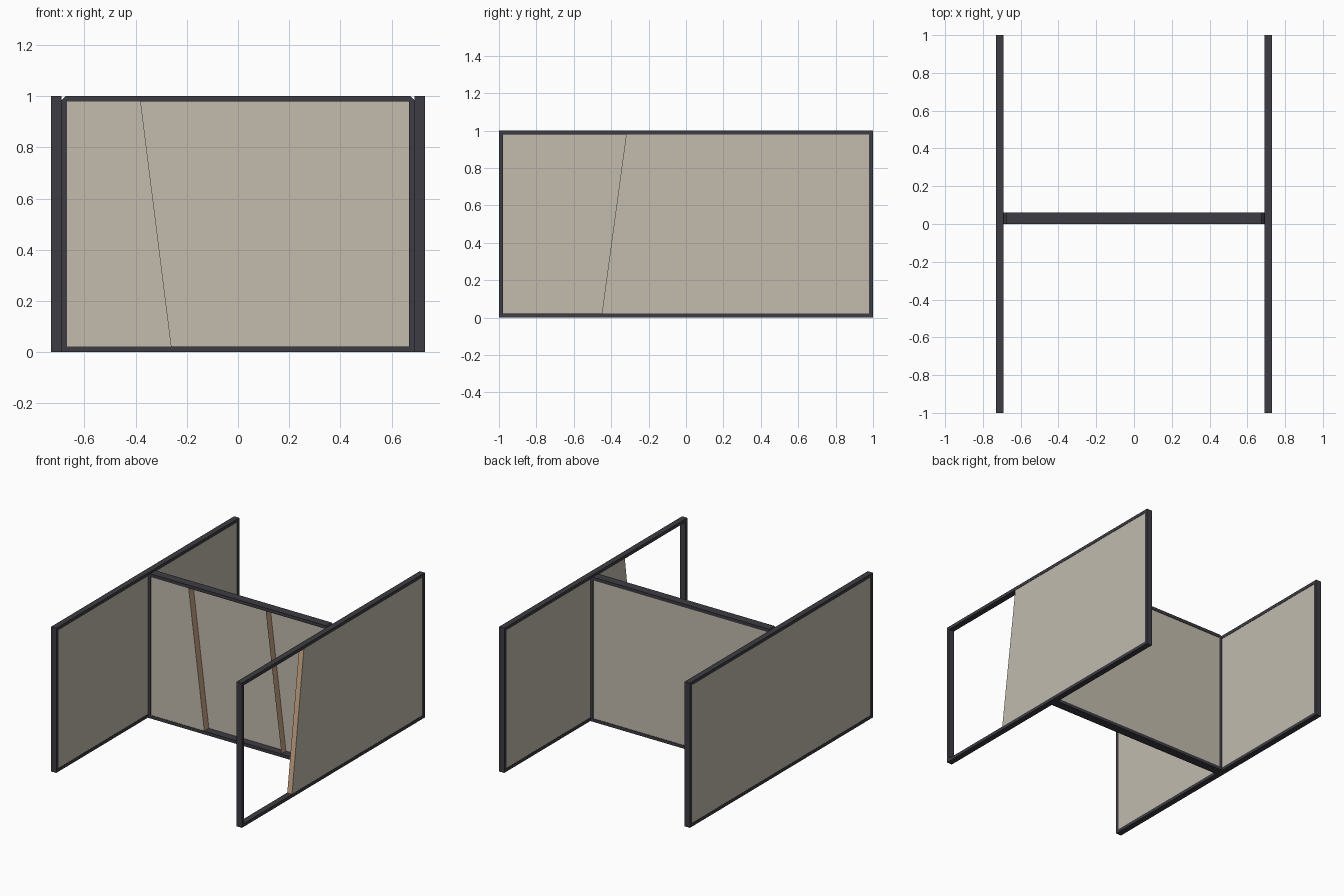
import bpy, bmesh

cube = bpy.data.objects.get("Cube")
if cube:
    bpy.data.objects.remove(cube, do_unlink=True)


def material(name, color):
    mat = bpy.data.materials.new(name)
    mat.use_nodes = True
    mat.diffuse_color = (*color, 1)
    mat.node_tree.nodes["Principled BSDF"].inputs["Base Color"].default_value = (*color, 1)
    return mat


CHARCOAL = material("charcoal frame", (0.045, 0.045, 0.056))
BEIGE = material("beige panel", (0.54, 0.50, 0.42))
BROWN = material("brown cut edge", (0.58, 0.38, 0.24))


def add_object(name, bm, mats):
    bmesh.ops.recalc_face_normals(bm, faces=bm.faces)
    mesh = bpy.data.meshes.new(name)
    bm.to_mesh(mesh)
    bm.free()
    for mat in mats:
        mesh.materials.append(mat)
    obj = bpy.data.objects.new(name, mesh)
    bpy.context.collection.objects.link(obj)
    return obj


def add_prism(bm, axis, outline, near, far):
    """Extrude an upright (u, z) outline along x or y; edge faces get slot 1."""
    def place(u, z, d):
        return (d, u, z) if axis == "x" else (u, d, z)
    a = [bm.verts.new(place(u, z, near)) for u, z in outline]
    b = [bm.verts.new(place(u, z, far)) for u, z in outline]
    bm.faces.new(a)
    bm.faces.new(b)
    for i in range(len(a)):
        j = (i + 1) % len(a)
        bm.faces.new((a[i], a[j], b[j], b[i])).material_index = 1


def rect(u0, u1, z0, z1):
    return [(u0, z0), (u1, z0), (u1, z1), (u0, z1)]


def frame(name, axis, half, bar, near, far, chamfer=0.0):
    """Four bars around a rectangle, with optional clipped top corners."""
    bm = bmesh.new()
    inner, top = half - bar, 1 - bar
    add_prism(bm, axis, rect(-inner, inner, 0, bar), near, far)
    for s in (-1, 1):
        add_prism(bm, axis, rect(s * inner, s * half, 0, top), near, far)
    cap = [(-half, top), (half, top), (half, 1 - chamfer), (half - chamfer, 1),
           (chamfer - half, 1), (-half, 1 - chamfer)]
    add_prism(bm, axis, cap if chamfer else rect(-half, half, top, 1), near, far)
    return add_object(name, bm, [CHARCOAL, CHARCOAL])


def panel(name, axis, outline, near, far):
    bm = bmesh.new()
    add_prism(bm, axis, outline, near, far)
    return add_object(name, bm, [BEIGE, BROWN])


BAR = 0.022
LOW, HIGH = BAR, 1 - BAR

# Side walls: one full, one cut away on a slant at the front
frame("right_wall_frame", "x", 1.0, BAR, -0.73, -0.69)
frame("left_wall_frame", "x", 1.0, BAR, 0.69, 0.73)
END = 1 - BAR
panel("right_wall_panel", "x", rect(-END, END, LOW, HIGH), -0.728, -0.692)
panel("left_wall_panel", "x",
      [(-0.45, LOW), (END, LOW), (END, HIGH), (-0.32, HIGH)], 0.692, 0.728)

# Cross wall: full back sheet, thick slanted front section
frame("cross_wall_frame", "y", 0.69, BAR, 0.0, 0.06, chamfer=0.016)
SIDE = 0.69 - BAR
panel("cross_wall_back_sheet", "y", rect(-SIDE, SIDE, LOW, HIGH), 0.053, 0.057)
panel("cross_wall_front_section", "y",
      [(-SIDE, LOW), (-0.26, LOW), (-0.38, HIGH), (-SIDE, HIGH)], 0.003, 0.053)

# Thin slanted rib standing in the recess
bm = bmesh.new()
bm.faces.new([bm.verts.new(p) for p in (
    (0.33, 0.003, LOW), (0.33, 0.053, LOW), (0.21, 0.053, HIGH), (0.21, 0.003, HIGH))])
add_object("cross_wall_rib", bm, [BROWN])
